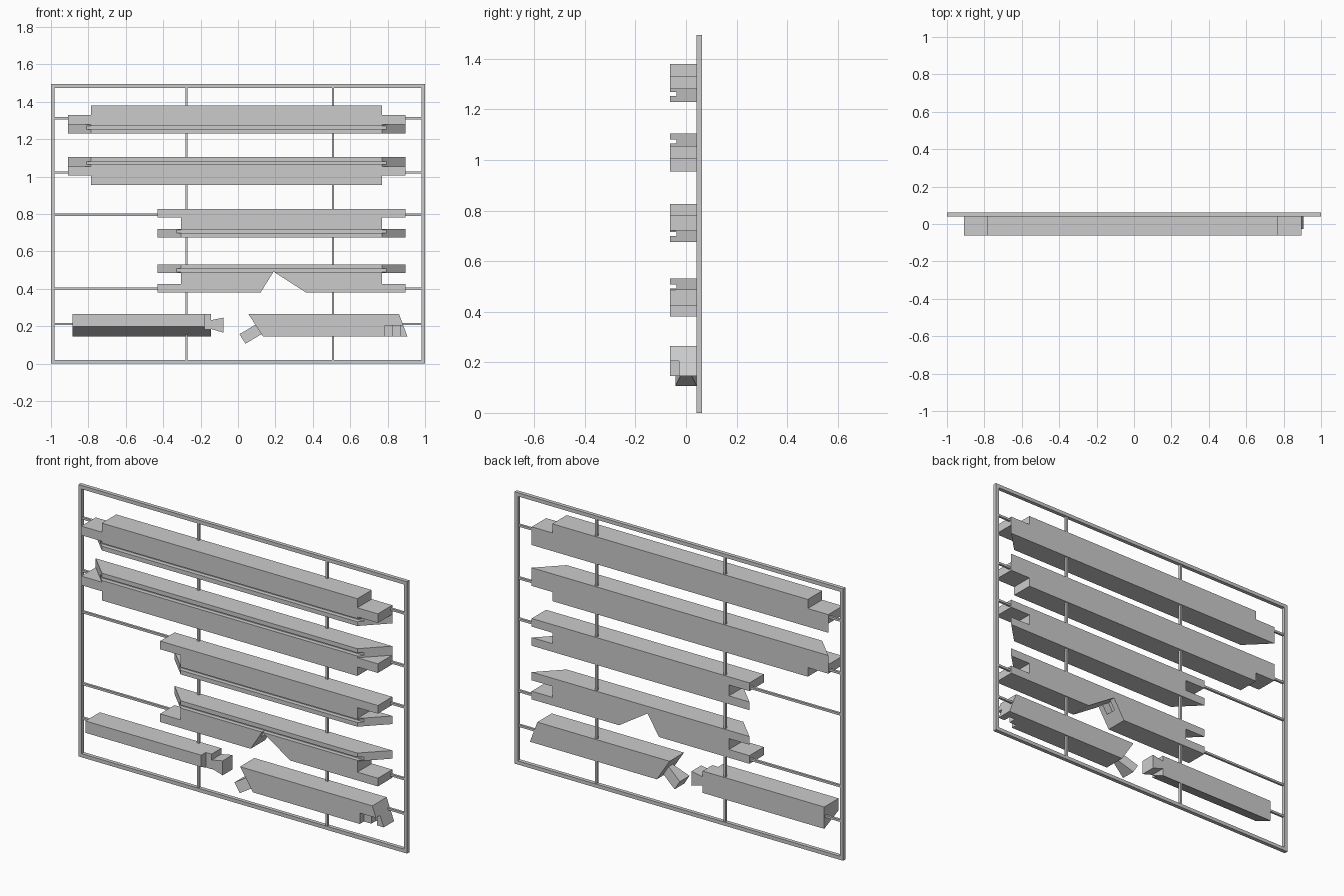
import bpy
import bmesh

cube = bpy.data.objects.get("Cube")
if cube:
    bpy.data.objects.remove(cube)

FRONT, BACK = -0.0625, 0.0625
DEPTH = BACK - FRONT


def add_object(name, bm):
    bmesh.ops.recalc_face_normals(bm, faces=bm.faces)
    mesh = bpy.data.meshes.new(name)
    bm.to_mesh(mesh)
    bm.free()
    obj = bpy.data.objects.new(name, mesh)
    bpy.context.collection.objects.link(obj)
    return obj


def prism(name, outline, axis, start, end):
    """Extrude a 2D outline along x, y or z."""
    place = {"x": lambda p, t: (t, p[0], p[1]),
             "y": lambda p, t: (p[0], t, p[1]),
             "z": lambda p, t: (p[0], p[1], t)}[axis]
    bm = bmesh.new()
    face = bm.faces.new([bm.verts.new(place(p, start)) for p in outline])
    moved = bmesh.ops.extrude_face_region(bm, geom=[face])["geom"]
    shift = place((0, 0), end - start)
    bmesh.ops.translate(bm, vec=shift,
                        verts=[v for v in moved if isinstance(v, bmesh.types.BMVert)])
    return add_object(name, bm)


def box(name, x0, x1, y0, y1, z0, z1):
    return prism(name, [(x0, z0), (x1, z0), (x1, z1), (x0, z1)], "y", y0, y1)


def hull(name, points):
    bm = bmesh.new()
    for p in points:
        bm.verts.new(p)
    bmesh.ops.convex_hull(bm, input=bm.verts)
    bmesh.ops.dissolve_limit(bm, angle_limit=0.01, verts=bm.verts, edges=bm.edges)
    return add_object(name, bm)


def cut(obj, cutter):
    cutter.hide_render = True
    mod = obj.modifiers.new("cut", "BOOLEAN")
    mod.operation, mod.solver, mod.object = "DIFFERENCE", "EXACT", cutter
    bpy.context.view_layer.objects.active = obj
    bpy.ops.object.modifier_apply(modifier=mod.name)
    bpy.data.objects.remove(cutter)


# Outer frame
TOP, BAR, FY = 1.495, 0.02, 0.041
for side, x in (("right", -1), ("left", 1 - BAR)):
    box("frame_" + side, x, x + BAR, FY, BACK, 0, TOP)
for side, z in (("bottom", 0), ("top", TOP - BAR)):
    box("frame_" + side, BAR - 1, 1 - BAR, FY, BACK, z, z + BAR)

# Thin support rods
R = 0.006
for side, x in (("right", -0.275), ("left", 0.508)):
    box("upright_rod_" + side, x - R, x + R, 0.045, 0.058, BAR, TOP - BAR)
for i, (z, left, right) in enumerate([(1.313, -0.91, 0.89), (1.023, -0.91, 0.89),
                                      (0.797, -0.43, 0.89), (0.402, -0.43, 0.89),
                                      (0.212, -0.885, 0.86)]):
    box(f"cross_rod_right_{i}", BAR - 1, left + 0.03, 0.045, 0.058, z - R, z + R)
    box(f"cross_rod_left_{i}", right - 0.03, 1 - BAR, 0.045, 0.058, z - R, z + R)


def frame_beam(name, shoulder_l, shoulder_r, base, up, slotted):
    """Grooved beam with one mitred layer; 'up' is the side away from the mitre."""
    l, r = shoulder_l, shoulder_r
    end_l, end_r = l - DEPTH, r + DEPTH
    if slotted:
        half = [(end_r, 0), (end_r, 0.045), (r, 0.045), (r, 0.105), (end_r, 0.105), (end_r, 0.15)]
        layer = 0.06
    else:
        half = [(end_r, 0), (end_r, 0.1), (r, 0.1), (r, 0.15)]
        layer = 0.05
    other = [(end_l if x == end_r else l, z) for x, z in reversed(half)]
    beam = prism(name, [(x, base + up * z) for x, z in half + other], "y", FRONT, BACK)
    # Mitred ends
    for x, s in ((l, -1), (r, 1)):
        tri = [(x - s * 0.05, FRONT - 0.05), (x + s * 0.175, BACK + 0.05),
               (x + s * 0.175, FRONT - 0.05)]
        cut(beam, prism("mitre_cutter", tri, "z", base - up * 0.05, base + up * layer))
    # Front groove
    cut(beam, box("groove_cutter", end_l - 0.1, end_r + 0.1, FRONT - 0.05, FRONT + 0.024,
                  base + up * 0.023, base + up * 0.04))
    return beam


frame_beam("long_beam_upper", -0.785, 0.77, 1.23, 1, False)
frame_beam("long_beam_lower", -0.785, 0.77, 1.105, -1, False)
frame_beam("short_beam_upper", -0.305, 0.77, 0.676, 1, True)
notched = frame_beam("short_beam_lower", -0.305, 0.77, 0.531, -1, True)

# Angled notch and its socket
cut(notched, prism("notch_cutter", [(0.108, 0.36), (0.19, 0.492), (0.396, 0.36)],
                   "y", FRONT - 0.05, BACK + 0.05))
cut(notched, prism("socket_cutter", [(0.2, 0.486), (0.15, 0.517), (0.12, 0.468), (0.17, 0.437)],
                   "y", -0.03, 0.03))

# Slope-bottomed beam with a stepped end and dovetail
sill = prism("sloped_beam", [(FRONT, 0.2), (BACK, 0.145), (BACK, 0.265), (FRONT, 0.265)],
             "x", -0.885, -0.145)
cut(sill, box("step_cutter", -0.18, -0.1, FRONT - 0.05, -0.022, 0.1, 0.3))
hull("sloped_beam_dovetail",
     [(x, y, z) for x, zs in ((-0.145, (0.186, 0.233)), (-0.078, (0.166, 0.246)))
      for y in (-0.022, BACK) for z in zs])

# Brace with slanted ends
brace = prism("brace", [(0.056, 0.265), (0.134, 0.145), (0.906, 0.145), (0.861, 0.265)],
              "y", FRONT, BACK)
cut(brace, box("lap_cutter", 0.785, 1.0, FRONT - 0.05, -0.027, 0.1, 0.205))
cut(brace, box("mortise_cutter", 0.83, 0.866, -0.04, 0.015, 0.1, 0.205))
hull("brace_dovetail",
     [(x, s * w, z) for w, ends in ((0.017, ((0.094, 0.209), (0.126, 0.158))),
                                    (0.042, ((0.008, 0.158), (0.04, 0.107))))
      for x, z in ends for s in (-1, 1)])
